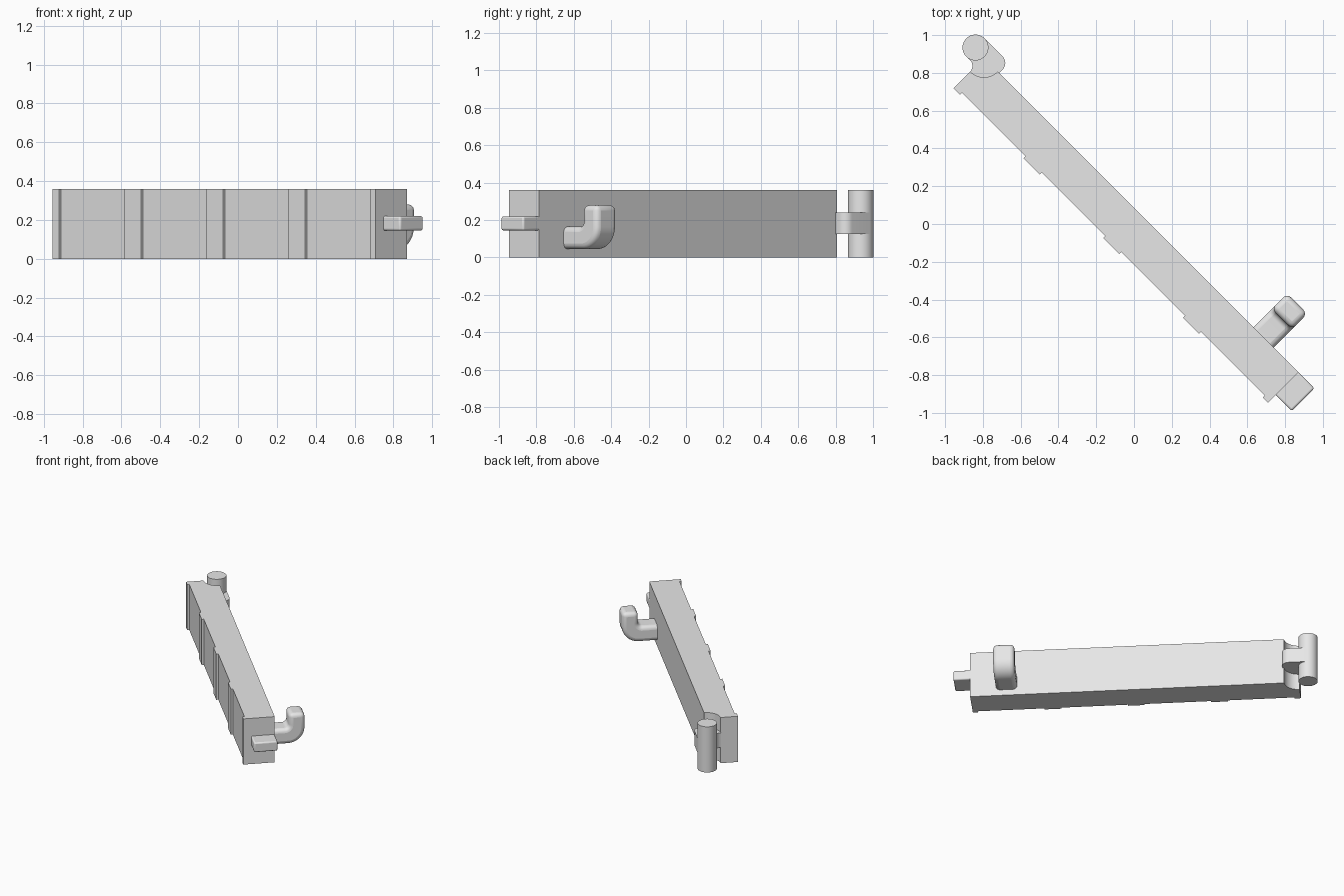
import bpy
import bmesh
from math import sin, cos, pi, radians, sqrt

if "Cube" in bpy.data.objects:
    bpy.data.objects.remove(bpy.data.objects["Cube"])

grey = bpy.data.materials.new("light_grey")
grey.use_nodes = True
grey.diffuse_color = (0.8, 0.8, 0.8, 1)
grey.node_tree.nodes["Principled BSDF"].inputs["Base Color"].default_value = (0.8, 0.8, 0.8, 1)

HEIGHT = 0.36
LEFT, RIGHT = -1.183, 1.17        # bar ends, measured along its length
FRONT, BACK, RIB = -0.153, 0.06, -0.168


def place(u, v, z):
    """Turn bar coordinates (along, outward, up) to the diagonal."""
    return ((u + v) / sqrt(2), (v - u) / sqrt(2), z)


def arc(cx, cy, r, start, end, steps=10):
    angles = [radians(start + (end - start) * i / steps) for i in range(steps + 1)]
    return [(cx + r * cos(a), cy + r * sin(a)) for a in angles]


def prism(name, points, low, high, upright=True, bevel=0.0, segments=4):
    """Extrude a profile up z, or along the bar when not upright."""
    bm = bmesh.new()
    rings = []
    for d in (low, high):
        rings.append([bm.verts.new(place(a, b, d) if upright else place(d, a, b))
                      for a, b in points])
    bm.faces.new(rings[0])
    bm.faces.new(rings[1])
    n = len(points)
    for i in range(n):
        j = (i + 1) % n
        bm.faces.new((rings[0][i], rings[0][j], rings[1][j], rings[1][i]))
    bmesh.ops.recalc_face_normals(bm, faces=bm.faces)
    mesh = bpy.data.meshes.new(name)
    bm.to_mesh(mesh)
    bm.free()
    mesh.materials.append(grey)
    obj = bpy.data.objects.new(name, mesh)
    bpy.context.collection.objects.link(obj)
    if bevel:
        mod = obj.modifiers.new("rounded_edges", "BEVEL")
        mod.width = bevel
        mod.segments = segments
        mod.limit_method = "ANGLE"
        mod.angle_limit = radians(40)
    bpy.ops.object.select_all(action="DESELECT")
    obj.select_set(True)
    bpy.context.view_layer.objects.active = obj
    bpy.ops.object.shade_smooth_by_angle(angle=radians(35))
    return obj


# Bar with shallow ribs on the front and a round hinge clearance at one corner
outline = [(LEFT, RIB)]
for k in range(-2, 3):
    centre = 0.597 * k - 0.002
    if k > -2:
        outline += [(centre - 0.06, FRONT), (centre - 0.06, RIB)]
    if k < 2:
        outline += [(centre + 0.06, RIB), (centre + 0.06, FRONT)]
outline += [(RIGHT, RIB), (RIGHT, BACK)]
outline += arc(LEFT, BACK, 0.102, 0, -90, 16)
prism("bar", outline, 0, HEIGHT)

# Hinge pin and the arm that joins it to the bar
PIN_U, PIN_V, PIN_R = -1.254, 0.067, 0.0686
prism("hinge_pin", arc(PIN_U, PIN_V, PIN_R, 0, 352.5, 47), 0, HEIGHT)
arm = [(PIN_U, PIN_V + PIN_R), (PIN_U, PIN_V - PIN_R)]
arm += arc(-1.228, -0.045, 0.045, 90, 0, 6)
arm += [(-1.08, -0.045), (-1.07, 0.05)]
arm += arc(-1.12, PIN_V + PIN_R - 0.05, 0.05, 0, 90, 8)
prism("hinge_arm", arm, 0.125, 0.24)

# Latch tongue on the opposite end
tongue = [(RIGHT - 0.03, -0.11), (1.29, -0.11), (1.29, BACK), (RIGHT - 0.03, BACK)]
prism("latch_tongue", tongue, 0.145, 0.22, bevel=0.01, segments=3)

# Upturned handle: an L profile with rounded bend and edges
hook = [(BACK - 0.04, 0.045)]
hook += arc(0.193, 0.165, 0.12, -90, 0, 14)
hook += [(0.313, 0.28), (0.198, 0.28)]
hook += arc(0.168, 0.195, 0.03, 0, -90, 8)
hook += [(BACK - 0.04, 0.165)]
prism("hook_handle", hook, 0.833, 0.985, upright=False, bevel=0.03)
